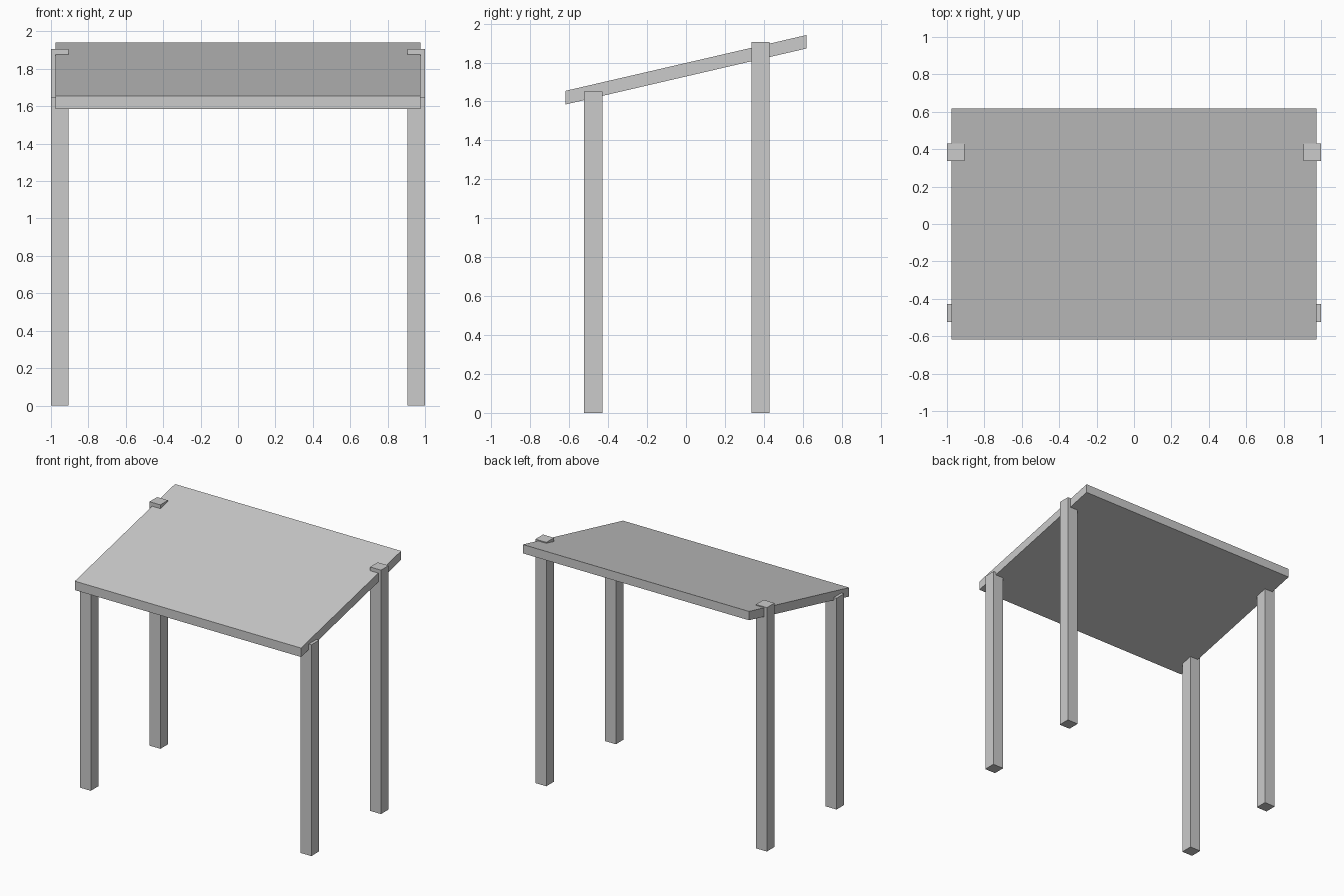
import bpy, bmesh

if "Cube" in bpy.data.objects:
    bpy.data.objects.remove(bpy.data.objects["Cube"])


def prism(name, x0, x1, profile):
    """Extrude a (y, z) profile along x."""
    bm = bmesh.new()
    face = bm.faces.new([bm.verts.new((x0, y, z)) for y, z in profile])
    ext = bmesh.ops.extrude_face_region(bm, geom=[face])
    moved = [g for g in ext["geom"] if isinstance(g, bmesh.types.BMVert)]
    bmesh.ops.translate(bm, vec=(x1 - x0, 0, 0), verts=moved)
    bmesh.ops.recalc_face_normals(bm, faces=bm.faces)
    mesh = bpy.data.meshes.new(name)
    bm.to_mesh(mesh)
    bm.free()
    obj = bpy.data.objects.new(name, mesh)
    bpy.context.collection.objects.link(obj)
    return obj


# Sloping roof slab with vertical front and back edges
prism("roof", -0.977, 0.977,
      [(-0.618, 1.585), (0.618, 1.872), (0.618, 1.941), (-0.618, 1.655)])

# Square posts, short at the front and tall at the back, mirrored left to right
for name, y0, y1, top in (("front_posts", -0.523, -0.429, 1.65),
                          ("back_posts", 0.336, 0.43, 1.905)):
    posts = prism(name, 0.906, 1.0, [(y0, 0), (y1, 0), (y1, top), (y0, top)])
    posts.modifiers.new("Mirror", 'MIRROR')
